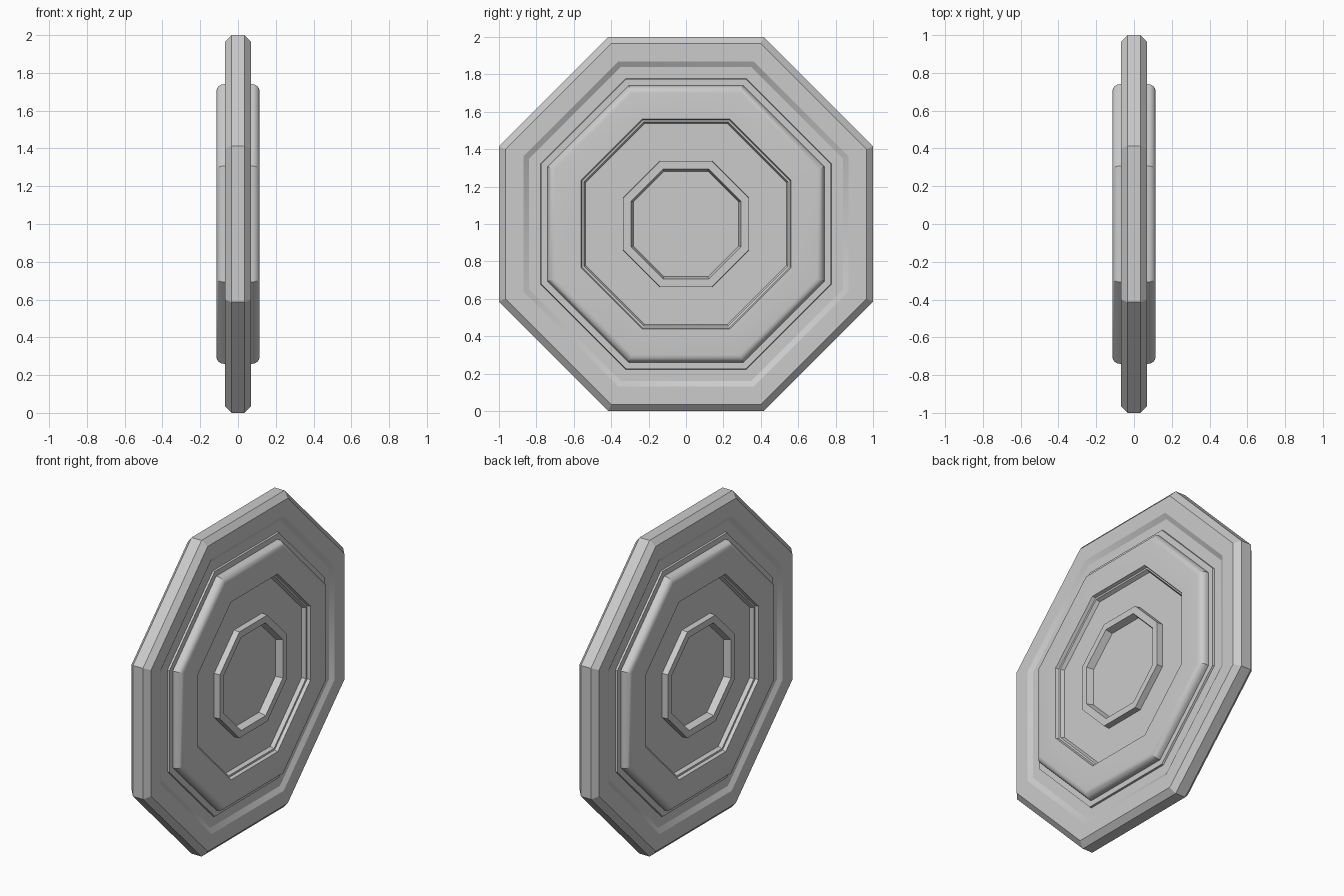
import bpy, bmesh, math

if "Cube" in bpy.data.objects:
    bpy.data.objects.remove(bpy.data.objects["Cube"])

SIDES = 8

# Half profile as (distance from axis to flat side, height along x), rim to centre
rim = [(1.0, 0.035), (0.965, 0.068), (0.87, 0.068), (0.84, 0.05), (0.777, 0.05)]
step = [(0.775, 0.062), (0.74, 0.062)]
shoulder = [(0.70 + 0.04 * math.cos(t), 0.075 + 0.04 * math.sin(t))
            for t in (math.pi / 2 * i / 6 for i in range(7))]
recess = [(0.562, 0.115), (0.556, 0.095), (0.546, 0.093), (0.536, 0.07)]
hub = [(0.338, 0.07), (0.336, 0.108), (0.294, 0.108), (0.282, 0.065)]
half = rim + step + shoulder + recess + hub

# Full profile: +x face centre ring, over the rim, to the -x face centre ring
profile = half[::-1] + [(a, -x) for a, x in half]


def octagon_ring(bm, apothem, x):
    r = apothem / math.cos(math.pi / SIDES)
    ring = []
    for i in range(SIDES):
        t = 2 * math.pi * (i + 0.5) / SIDES
        ring.append(bm.verts.new((x, r * math.cos(t), 1 + r * math.sin(t))))
    return ring


# Octagonal shield-like disc, identical on both faces
bm = bmesh.new()
rings = [octagon_ring(bm, a, x) for a, x in profile]
for r0, r1 in zip(rings, rings[1:]):
    for i in range(SIDES):
        j = (i + 1) % SIDES
        bm.faces.new((r0[i], r0[j], r1[j], r1[i]))
bm.faces.new(rings[0])
bm.faces.new(rings[-1])
bmesh.ops.recalc_face_normals(bm, faces=bm.faces)
mesh = bpy.data.meshes.new("octagonal_disc")
bm.to_mesh(mesh)
bm.free()
disc = bpy.data.objects.new("octagonal_disc", mesh)
bpy.context.collection.objects.link(disc)

# Smooth the rounded shoulder, keep the corners sharp
bpy.context.view_layer.objects.active = disc
disc.select_set(True)
bpy.ops.object.shade_smooth_by_angle(angle=math.radians(25))
